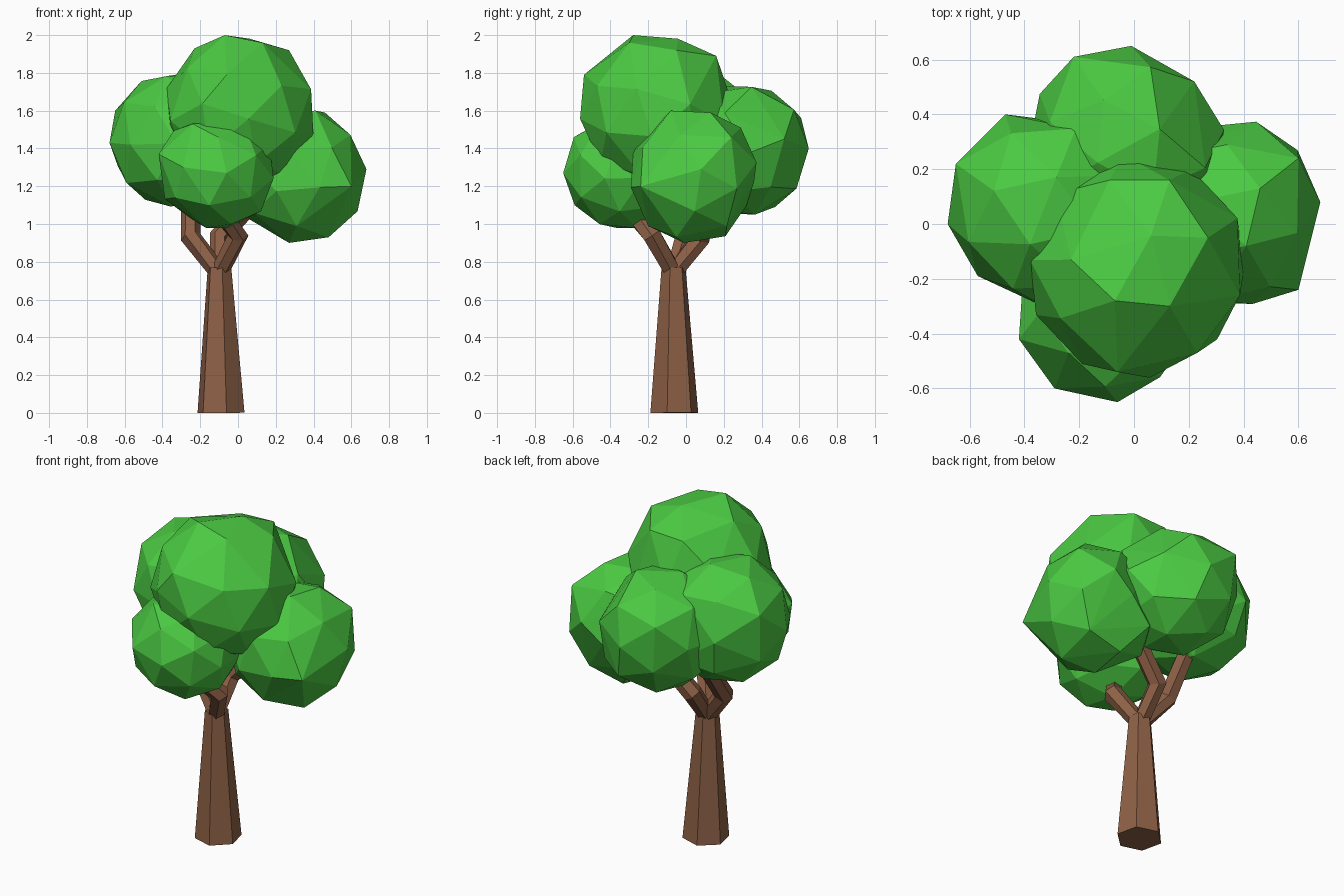
import bpy, bmesh, math
from mathutils import Vector, Matrix

cube = bpy.data.objects.get("Cube")
if cube:
    bpy.data.objects.remove(cube, do_unlink=True)


def material(name, color):
    mat = bpy.data.materials.new(name)
    mat.use_nodes = True
    mat.diffuse_color = (*color, 1)
    mat.node_tree.nodes["Principled BSDF"].inputs["Base Color"].default_value = (*color, 1)
    return mat


leaf_green = material("leaf_green", (0.07, 0.59, 0.055))
bark_brown = material("bark_brown", (0.27, 0.118, 0.062))


def add_object(name, bm, mat):
    bmesh.ops.recalc_face_normals(bm, faces=bm.faces)
    mesh = bpy.data.meshes.new(name)
    bm.to_mesh(mesh)
    bm.free()
    mesh.materials.append(mat)
    bpy.context.collection.objects.link(bpy.data.objects.new(name, mesh))


def tube(name, path, radii, sides, turn=0.0):
    """Faceted tube through the path points, capped at both ends."""
    bm = bmesh.new()
    pts = [Vector(p) for p in path]
    rings = []
    for i, (p, r) in enumerate(zip(pts, radii)):
        along = (pts[min(i + 1, len(pts) - 1)] - pts[max(i - 1, 0)]).normalized()
        spin = Vector((0, 0, 1)).rotation_difference(along)
        angles = [turn + math.tau * k / sides for k in range(sides)]
        rings.append([bm.verts.new(p + spin @ Vector((r * math.cos(a), r * math.sin(a), 0)))
                      for a in angles])
    for low, high in zip(rings, rings[1:]):
        for k in range(sides):
            n = (k + 1) % sides
            bm.faces.new((low[k], low[n], high[n], high[k]))
    bm.faces.new(rings[0][::-1])
    bm.faces.new(rings[-1])
    add_object(name, bm, bark_brown)


def frame(main, side):
    """Rotation whose z axis is main and whose x axis leans to side."""
    z = main.normalized()
    y = z.cross(side).normalized()
    return Matrix((y.cross(z), y, z)).transposed()


def leaf_ball(name, center, radius, *knobs):
    """Coarse faceted ball, turned to the first two knobs and pulled out of round by all of them."""
    center = Vector(center)
    knobs = [Vector(k) for k in knobs]
    ico = bmesh.new()
    bmesh.ops.create_icosphere(ico, subdivisions=1, radius=1)
    ico.faces.ensure_lookup_table()
    face = ico.faces[0]
    spin = (frame(knobs[0] - center, knobs[1] - center)
            @ frame(face.verts[0].co, face.calc_center_median()).transposed())
    corners = [v.co.normalized() for v in ico.verts]
    corners += [f.calc_center_median().normalized() for f in ico.faces]
    ico.free()
    corners = [center + spin @ c * radius for c in corners]
    # knobs take the place of the regular corners near them
    corners = [c for c in corners if all((c - k).length > radius * 0.45 for k in knobs)]
    bm = bmesh.new()
    for c in corners + knobs:
        bm.verts.new(c)
    hull = bmesh.ops.convex_hull(bm, input=bm.verts)
    inside = [v for v in hull["geom_interior"] if isinstance(v, bmesh.types.BMVert)]
    bmesh.ops.delete(bm, geom=inside, context='VERTS')
    add_object(name, bm, leaf_green)


# Trunk
tube("trunk", [(-0.09, -0.062, 0), (-0.098, -0.066, 0.77)], [0.13, 0.065], 6, math.radians(-77))

# Bent branches
fork = (-0.1, -0.065, 0.74)
branches = {
    "right_branch": [(-0.25, -0.01, 0.93), (-0.25, 0.16, 1.16)],
    "left_branch": [(0.0, -0.18, 0.94), (-0.09, -0.28, 1.06)],
    "back_branch": [(-0.1, 0.08, 0.93), (0.12, 0.13, 1.16)],
}
for name, points in branches.items():
    tube(name, [fork] + points, [0.048, 0.055, 0.05], 6)

# Leaf clusters
leaf_ball("top_leaves", (0.01, -0.155, 1.59), 0.41,
          (-0.07, -0.28, 2), (0.13, -0.3, 1.96), (0.27, -0.05, 1.92), (0.13, 0.16, 1.89),
          (-0.09, 0.16, 1.88), (-0.23, -0.13, 1.93), (-0.06, -0.54, 1.79))
leaf_ball("right_leaves", (-0.32, 0.065, 1.445), 0.37,
          (-0.68, 0, 1.43), (-0.65, 0.22, 1.6), (-0.47, 0.4, 1.45), (-0.57, -0.19, 1.42))
leaf_ball("front_leaves", (-0.11, -0.335, 1.28), 0.315,
          (-0.06, -0.65, 1.27), (-0.29, -0.6, 1.3), (-0.42, -0.42, 1.37),
          (-0.17, -0.37, 0.98), (-0.24, -0.47, 1.53))
leaf_ball("left_leaves", (0.325, 0.045, 1.25), 0.358,
          (0.68, 0.08, 1.29), (0.6, 0.24, 1.46), (0.31, 0.36, 1.22), (0.6, -0.24, 1.2),
          (0.41, -0.08, 1.6), (0.46, 0.13, 1.59), (0.27, -0.01, 0.9), (0.48, -0.05, 0.93))
leaf_ball("back_leaves", (-0.03, 0.295, 1.39), 0.362,
          (-0.01, 0.65, 1.4), (-0.22, 0.61, 1.56), (0.22, 0.52, 1.45))
